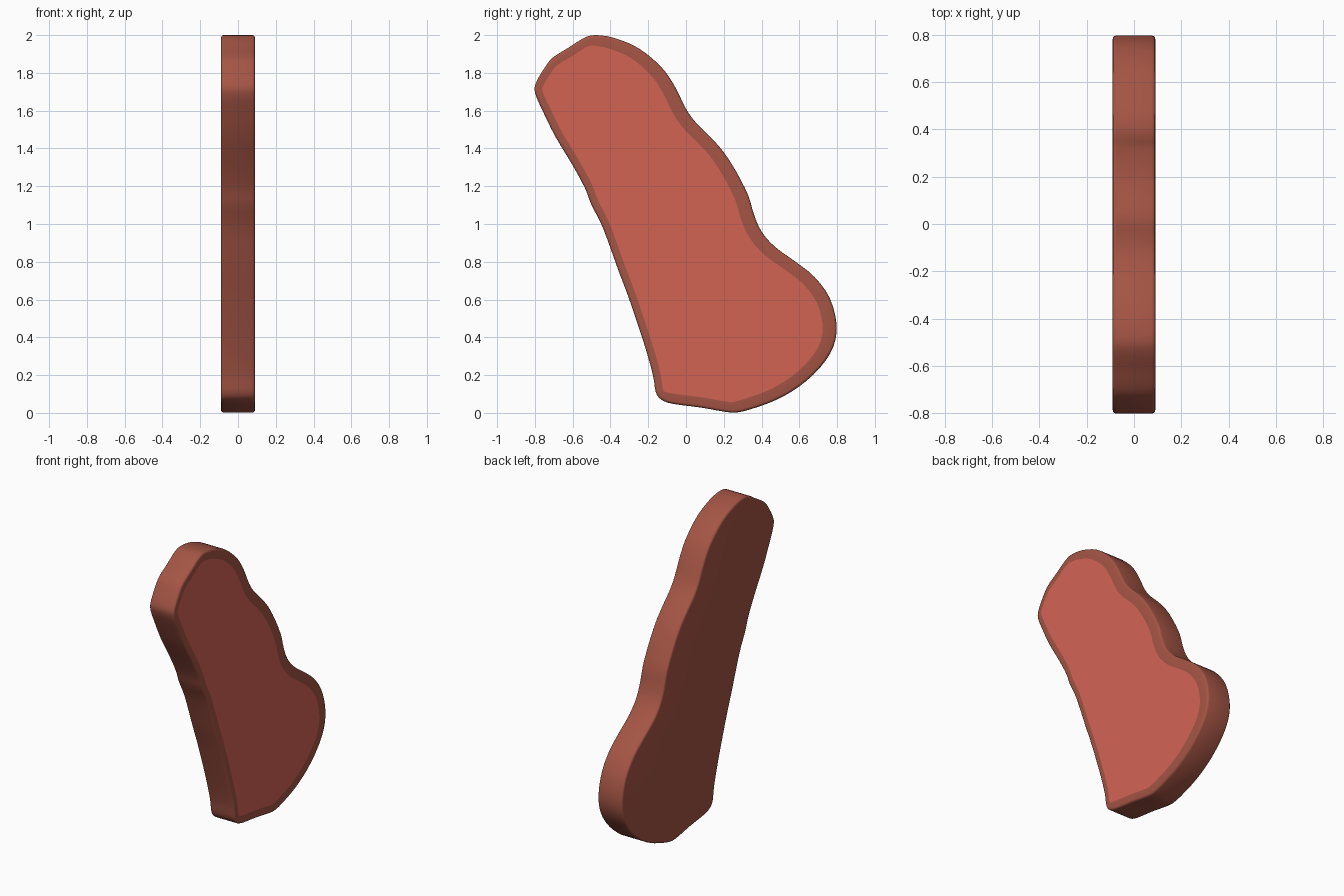
import bpy, bmesh, math
from mathutils import Vector

if "Cube" in bpy.data.objects:
    bpy.data.objects.remove(bpy.data.objects["Cube"])

HALF = 0.09     # half thickness along x
ROUND = 0.014   # rounded rim radius

# Outline in the y-z plane, clockwise from the top
OUTLINE = [
    (-.48, 2.0), (-.38, 1.985), (-.25, 1.93), (-.13, 1.83), (-.06, 1.73), (0, 1.61),
    (.05, 1.54), (.13, 1.46), (.2, 1.38), (.27, 1.27), (.33, 1.15), (.36, 1.05),
    (.40, .96), (.47, .88), (.58, .80), (.68, .72), (.76, .61), (.797, .47),
    (.78, .35), (.71, .24), (.60, .14), (.48, .07), (.36, .025), (.28, .004),
    (.22, .004), (.08, .028), (-.07, .048), (-.13, .07), (-.16, .11), (-.175, .2),
    (-.22, .36), (-.3, .6), (-.36, .76), (-.44, .98), (-.5, 1.1), (-.535, 1.19),
    (-.6, 1.31), (-.69, 1.46), (-.75, 1.58), (-.798, 1.69), (-.793, 1.75),
    (-.74, 1.84), (-.70, 1.885), (-.62, 1.935), (-.54, 1.985)]


def smooth_loop(pts, steps):
    """Closed Catmull-Rom curve through the points."""
    p = [Vector(q) for q in pts]
    n, out = len(p), []
    for i in range(n):
        a, b, c, d = p[i - 1], p[i], p[(i + 1) % n], p[(i + 2) % n]
        for k in range(steps):
            t = k / steps
            out.append(.5 * (2 * b + (c - a) * t + (2 * a - 5 * b + 4 * c - d) * t * t
                             + (3 * b - a - 3 * c + d) * t ** 3))
    return out


def material(name, rgb):
    m = bpy.data.materials.new(name)
    m.diffuse_color = (*rgb, 1)
    m.use_nodes = True
    m.node_tree.nodes["Principled BSDF"].inputs["Base Color"].default_value = m.diffuse_color
    return m


loop = smooth_loop(OUTLINE, 3)
n = len(loop)
normals = []
for i in range(n):
    t = (loop[(i + 1) % n] - loop[i - 1]).normalized()
    normals.append(Vector((-t.y, t.x)))   # outward for a clockwise loop

bm = bmesh.new()


def ring(x, inset):
    """One copy of the outline at x, pulled in by inset(normal)."""
    return [bm.verts.new((x, *(p - m * inset(m)))) for p, m in zip(loop, normals)]


# Crust: rounded edge profile from the left face to the right face
profile = [(ROUND * (1 - math.sin(a)), HALF - ROUND * (1 - math.cos(a)))
           for a in (math.pi / 2 * k / 3 for k in range(4))]
rings = [ring(-x, lambda m, d=d: d) for d, x in profile]
rings += [ring(x, lambda m, d=d: d) for d, x in reversed(profile)]
# Border of the meat on the right face, wider towards the back
rings.append(ring(HALF, lambda m: .057 + .017 * m.x))

for a, b in zip(rings, rings[1:]):
    for i in range(n):
        j = (i + 1) % n
        bm.faces.new((a[i], a[j], b[j], b[i]))
bm.faces.new(rings[0])
meat = bm.faces.new(rings[-1])
meat.material_index = 1
bmesh.ops.recalc_face_normals(bm, faces=bm.faces)

mesh = bpy.data.meshes.new("steak")
bm.to_mesh(mesh)
bm.free()
steak = bpy.data.objects.new("steak", mesh)
bpy.context.collection.objects.link(steak)
mesh.materials.append(material("crust", (.37, .09, .058)))
mesh.materials.append(material("meat", (.65, .125, .088)))

bpy.context.view_layer.objects.active = steak
steak.select_set(True)
bpy.ops.object.shade_smooth_by_angle(angle=math.radians(35))
